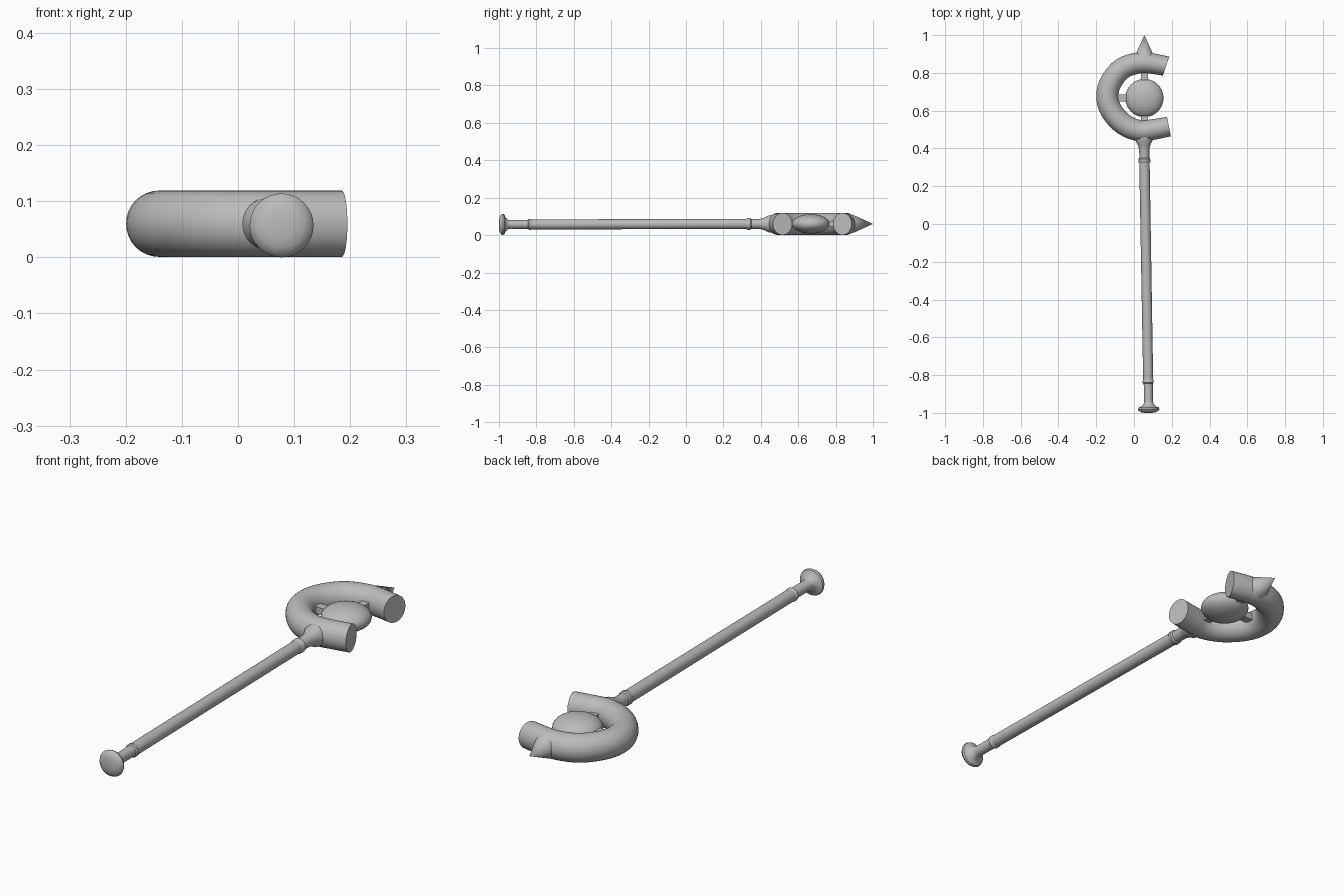
import bpy, bmesh, math
from mathutils import Vector

if "Cube" in bpy.data.objects:
    bpy.data.objects.remove(bpy.data.objects["Cube"])

Z = 0.06
grey = bpy.data.materials.new("plain grey")
grey.diffuse_color = (0.5, 0.5, 0.5, 1)
grey.use_nodes = True
grey.node_tree.nodes["Principled BSDF"].inputs["Base Color"].default_value = grey.diffuse_color


def finish(obj, smooth=True):
    obj.data.materials.clear()
    obj.data.materials.append(grey)
    if smooth:
        bpy.ops.object.select_all(action='DESELECT')
        obj.select_set(True)
        bpy.context.view_layer.objects.active = obj
        bpy.ops.object.shade_smooth_by_angle(angle=math.radians(40))


def loft(name, rings):
    """Skin a list of vertex rings and cap both ends."""
    bm = bmesh.new()
    loops = [[bm.verts.new(p) for p in ring] for ring in rings]
    n = len(loops[0])
    for a, b in zip(loops, loops[1:]):
        for i in range(n):
            j = (i + 1) % n
            bm.faces.new((a[i], a[j], b[j], b[i]))
    bm.faces.new(loops[0])
    bm.faces.new(loops[-1])
    bmesh.ops.recalc_face_normals(bm, faces=bm.faces)
    me = bpy.data.meshes.new(name)
    bm.to_mesh(me)
    bm.free()
    obj = bpy.data.objects.new(name, me)
    bpy.context.collection.objects.link(obj)
    finish(obj)


def ring_at(centre, tangent, wide, tall, n=32):
    side = Vector((-tangent.y, tangent.x, 0)).normalized()
    return [centre + side * (wide * math.cos(t)) + Vector((0, 0, tall * math.sin(t)))
            for t in (2 * math.pi * i / n for i in range(n))]


def turned(name, profile):
    """Lathe (y, radius) pairs around the slightly tilted shaft axis."""
    a, b = Vector((0.078, -1.0, 0.057)), Vector((0.053, 0.46, Z))
    axis = b - a
    loft(name, [ring_at(a + axis * ((y + 1) / 1.46), axis, r, r) for y, r in profile])


# Shaft, grip collars, pommel and flared neck
turned("shaft", [(-0.84, 0.0265), (0.34, 0.0275)])
turned("lower_collar", [(-0.845, 0.024), (-0.84, 0.029), (-0.828, 0.029), (-0.822, 0.025)])
turned("upper_collar", [(0.322, 0.026), (0.328, 0.031), (0.345, 0.031), (0.352, 0.025)])
turned("pommel", [(-1.0, 0.022), (-0.996, 0.04), (-0.989, 0.052), (-0.98, 0.057),
                  (-0.972, 0.054), (-0.965, 0.038), (-0.953, 0.026), (-0.935, 0.023),
                  (-0.84, 0.024)])
turned("neck", [(0.34, 0.026), (0.395, 0.027), (0.415, 0.032), (0.442, 0.045), (0.47, 0.048)])

# Open crescent ring: smooth spline through a few path points
path = [Vector((x, y, Z)) for x, y in [
    (0.185, 0.516), (0.11, 0.502), (0.03, 0.494), (-0.055, 0.528), (-0.12, 0.6),
    (-0.141, 0.675), (-0.122, 0.752), (-0.062, 0.823), (0.02, 0.852), (0.09, 0.85),
    (0.17, 0.836)]]
ctrl = [path[0] * 2 - path[1]] + path + [path[-1] * 2 - path[-2]]
samples = []
for p0, p1, p2, p3 in zip(ctrl, ctrl[1:], ctrl[2:], ctrl[3:]):
    for k in range(4):
        t = k / 4
        samples.append(0.5 * (2 * p1 + (p2 - p0) * t + (2 * p0 - 5 * p1 + 4 * p2 - p3) * t * t
                              + (3 * p1 - p0 - 3 * p2 + p3) * t ** 3))
samples.append(path[-1])
rings = []
for i, c in enumerate(samples):
    tan = samples[min(i + 1, len(samples) - 1)] - samples[max(i - 1, 0)]
    if i == len(samples) - 1:
        tan = Vector((0.95, -0.32, 0))      # slanted upper end cut
    wide = 0.0525 + 0.006 * math.sin(math.pi * i / (len(samples) - 1))
    rings.append(ring_at(c, tan, wide, 0.059))
loft("crescent_ring", rings)

# Flattened orb in the centre
bpy.ops.mesh.primitive_uv_sphere_add(segments=40, ring_count=24, radius=1,
                                     location=(0.055, 0.667, Z))
orb = bpy.context.object
orb.name = "orb"
orb.scale = (0.101, 0.101, 0.052)
finish(orb)

# Square struts that hold the orb
for name, x, y, sx, sy in [("left_strut", -0.065, 0.667, 0.09, 0.036),
                           ("upper_strut", 0.055, 0.785, 0.036, 0.09),
                           ("lower_strut", 0.055, 0.552, 0.036, 0.09)]:
    bpy.ops.mesh.primitive_cube_add(size=1, location=(x, y, Z))
    strut = bpy.context.object
    strut.name = name
    strut.scale = (sx, sy, 0.03)
    finish(strut, False)

# Pointed tip
bpy.ops.mesh.primitive_cone_add(vertices=32, radius1=0.05, radius2=0, depth=0.11,
                                location=(0.055, 0.945, Z), rotation=(-math.pi / 2, 0, 0))
tip = bpy.context.object
tip.name = "tip_spike"
finish(tip)
